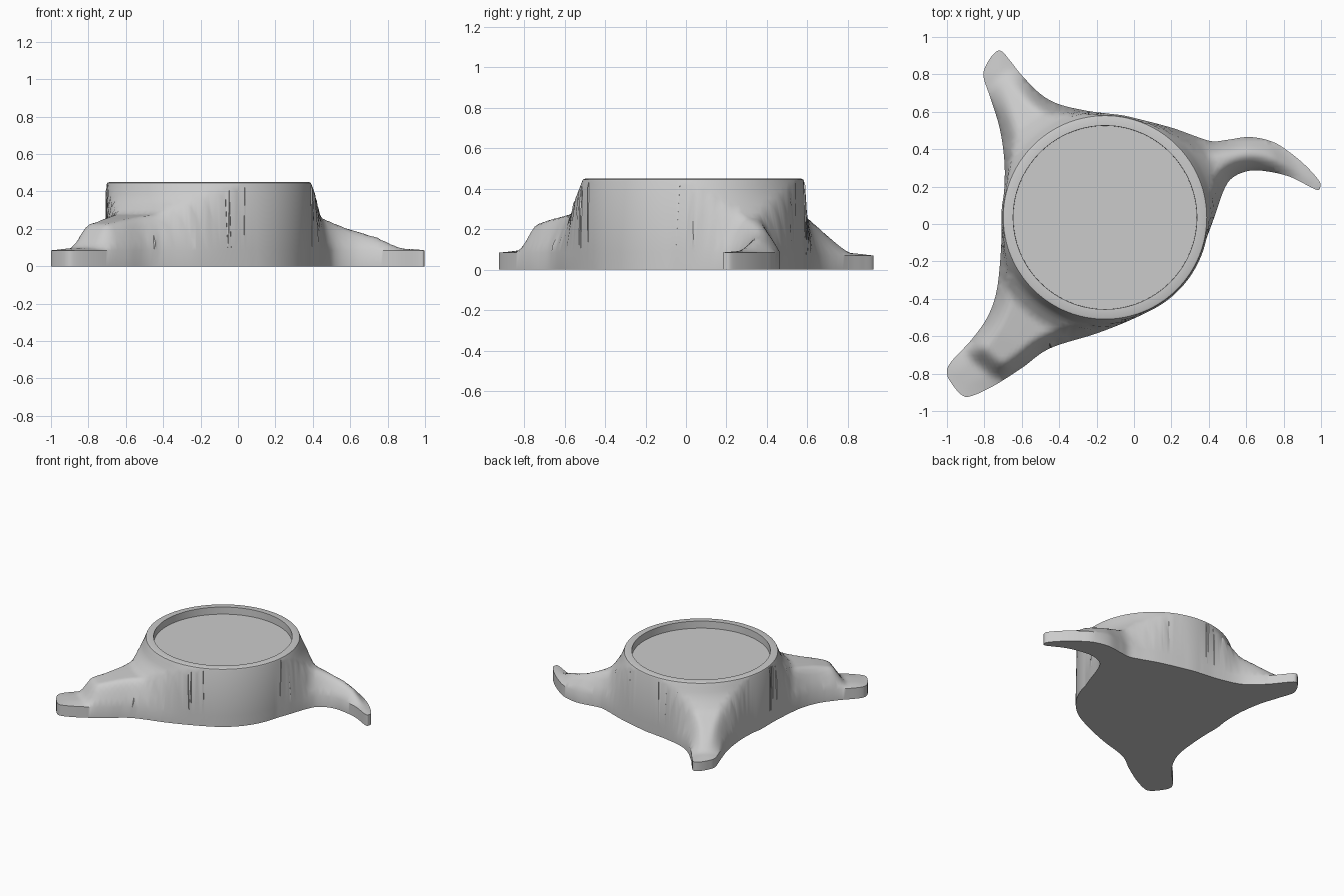
import bpy, bmesh, math
from mathutils import Vector, kdtree
from mathutils.geometry import delaunay_2d_cdt

if "Cube" in bpy.data.objects:
    bpy.data.objects.remove(bpy.data.objects["Cube"])

CX, CY, R = -0.155, 0.035, 0.548      # round cup centre and radius
TOP, SEG = 0.437, 160

# plan outline of the footprint with its three arms (counter-clockwise)
OUTLINE = [(.995,.195),(.99,.23),(.92,.31),(.83,.385),(.74,.44),(.62,.465),(.5,.45),
 (.42,.442),(.34,.465),(.2,.515),(0,.567),(-.12,.588),(-.25,.605),(-.4,.64),(-.5,.695),
 (-.6,.795),(-.66,.87),(-.71,.925),(-.75,.91),(-.79,.85),(-.805,.79),(-.77,.68),
 (-.72,.52),(-.695,.36),(-.692,.22),(-.706,.03),(-.712,-.15),(-.735,-.36),(-.785,-.5),
 (-.87,-.62),(-.98,-.74),(-1,-.8),(-.97,-.86),(-.92,-.915),(-.87,-.92),(-.75,-.865),
 (-.6,-.77),(-.45,-.665),(-.2,-.585),(0,-.505),(.14,-.43),(.27,-.31),(.36,-.14),
 (.42,.01),(.48,.18),(.53,.25),(.62,.285),(.72,.28),(.84,.25),(.97,.185)]

# each arm: direction, edge height, crest profile (distance from cup, height)
ARMS = [
 (15, .085, [(0, TOP), (.03, .36), (.09, .265), (.28, .195), (.41, .155), (.51, .1), (.7, .085)]),
 (122, .07, [(0, TOP), (.03, .36), (.09, .275), (.2, .21), (.385, .085), (.6, .07)]),
 (226, .085, [(0, TOP), (.03, .36), (.1, .28), (.28, .25), (.41, .222), (.49, .1), (.7, .085)]),
]


def smooth_closed(pts, n):
    """Catmull-Rom through a closed loop, kept just outside the cup."""
    out, k = [], len(pts)
    for i in range(k):
        a, b, c, d = (Vector(pts[(i + j) % k]) for j in (-1, 0, 1, 2))
        for s in range(n):
            t = s / n
            p = .5 * (2*b + (c - a)*t + (2*a - 5*b + 4*c - d)*t*t + (3*b - a - 3*c + d)*t**3)
            v = p - Vector((CX, CY))
            if v.length < R + .006:
                p = Vector((CX, CY)) + v.normalized() * (R + .006)
            out.append(p)
    return out


def interp(table, x):
    for (x0, y0), (x1, y1) in zip(table, table[1:]):
        if x <= x1:
            t = max(0, (x - x0) / (x1 - x0))
            return y0 + (y1 - y0) * t
    return table[-1][1]


def cup_dist(x, y):
    return math.hypot(x - CX, y - CY) - R


loop = smooth_closed(OUTLINE, 10)
tree = kdtree.KDTree(len(loop))
for i, p in enumerate(loop):
    tree.insert((p.x, p.y, 0), i)
tree.balance()


def height(x, y):
    dc = max(0, cup_dist(x, y))
    if dc < 1e-4:
        return TOP
    ang = math.degrees(math.atan2(y - CY, x - CX))
    _, edge, crest = min(ARMS, key=lambda a: abs((ang - a[0] + 180) % 360 - 180))
    de = tree.find((x, y, 0))[2]
    g = math.sin(math.pi / 2 * min(1, de / min(dc, .09)))
    c = sum(interp(crest, max(0, dc + o)) for o in (-.015, 0, .015)) / 3 if dc > .04 else interp(crest, dc)
    return edge + (c - edge) * g


# sample points: outline, cup circle, rings hugging the cup, grid over the arms
def ring(r):
    return [Vector((CX + r * math.cos(2*math.pi*i/SEG), CY + r * math.sin(2*math.pi*i/SEG)))
            for i in range(SEG)]


n = len(loop)
pts = loop + ring(R)
edges = [(n + i, n + (i + 1) % SEG) for i in range(SEG)]
for d in (.008, .02, .035, .055, .08):
    pts += [p for p in ring(R + d) if tree.find((p.x, p.y, 0))[2] > .006]
step = .022
for i in range(-46, 47):
    for j in range(-43, 44):
        x, y = i * step + (j % 2) * step / 2, j * step
        if cup_dist(x, y) > .095 and tree.find((x, y, 0))[2] > .01:
            pts.append(Vector((x, y)))
res = delaunay_2d_cdt(pts, edges, [list(range(n))], 1, 1e-6)

# sloping arms surface
bm = bmesh.new()
vs = [bm.verts.new((p.x, p.y, height(p.x, p.y))) for p in res[0]]
for f in res[2]:
    c = sum((res[0][i] for i in f), Vector((0, 0))) / len(f)
    if not all(cup_dist(*res[0][i]) < 1e-4 for i in f) and cup_dist(*c) > -.001:
        bm.faces.new([vs[i] for i in f])
bmesh.ops.delete(bm, geom=[v for v in bm.verts if not v.link_faces], context='VERTS')
border = [e for e in bm.edges if len(e.link_faces) == 1]
inner = [e for e in border if all(cup_dist(v.co.x, v.co.y) < .001 for v in e.verts)]
outer = [e for e in border if e not in set(inner)]


def extrude(es, move):
    geo = bmesh.ops.extrude_edge_only(bm, edges=es)['geom']
    for v in geo:
        if isinstance(v, bmesh.types.BMVert):
            move(v)
    return [e for e in geo if isinstance(e, bmesh.types.BMEdge)]


def to_ring(r, z):
    def move(v):
        d = Vector((v.co.x - CX, v.co.y - CY)).normalized() * r
        v.co = (CX + d.x, CY + d.y, z)
    return move


# side walls and flat underside
base = extrude(outer, lambda v: setattr(v.co, 'z', 0))
bmesh.ops.contextual_create(bm, geom=base)
# rounded rim, recess wall and recess floor
for r, z in ((R - .004, .446), (R - .014, .45), (.491, .45), (.49, .395)):
    inner = extrude(inner, to_ring(r, z))
bmesh.ops.contextual_create(bm, geom=inner)
bmesh.ops.recalc_face_normals(bm, faces=bm.faces)

me = bpy.data.meshes.new("three_arm_cup")
bm.to_mesh(me)
bm.free()
ob = bpy.data.objects.new("three_arm_cup", me)
bpy.context.collection.objects.link(ob)
bpy.context.view_layer.objects.active = ob
ob.select_set(True)
bpy.ops.object.shade_smooth_by_angle(angle=math.radians(42))
